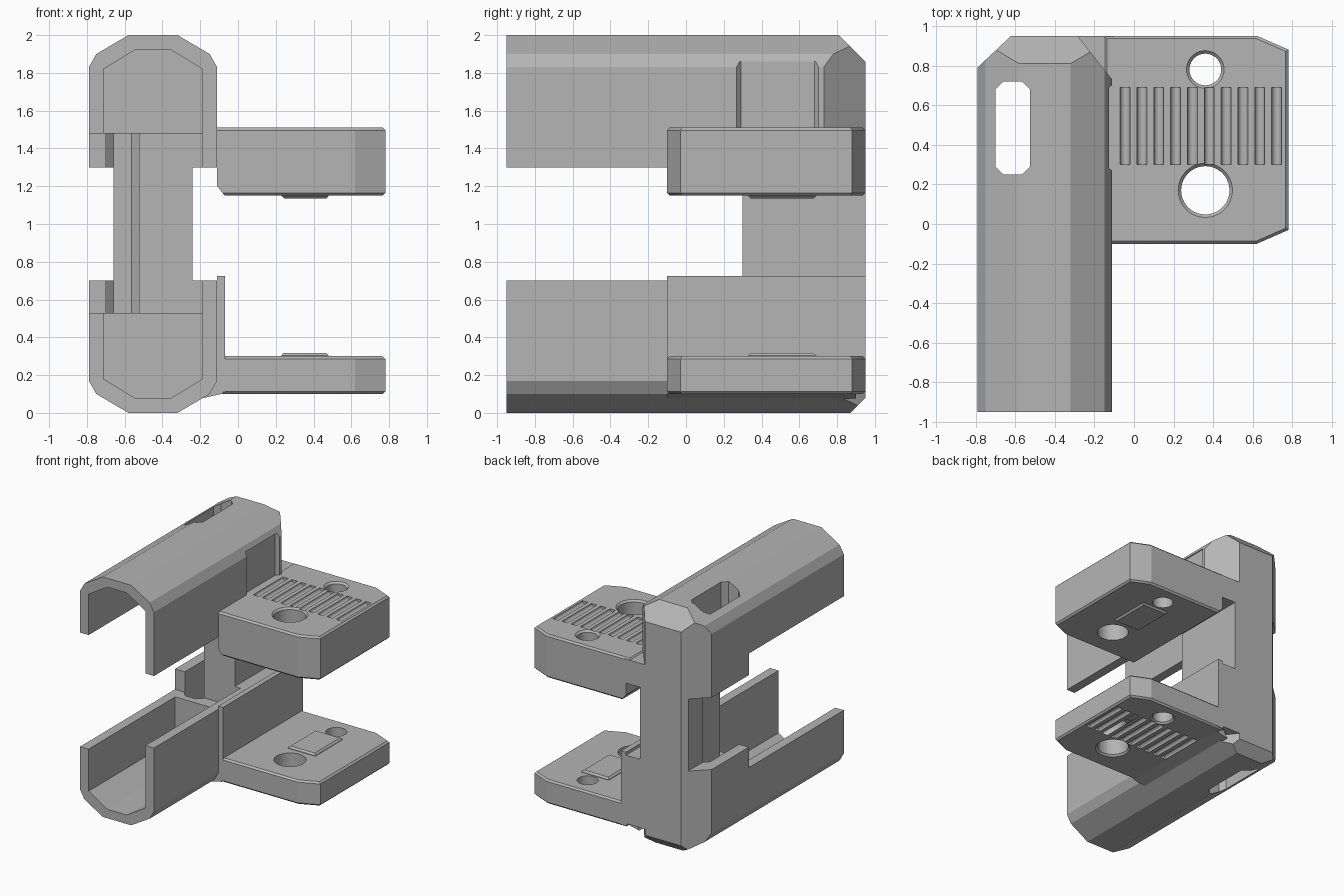
import bpy, bmesh, math
from mathutils import Vector, Matrix

cube = bpy.data.objects.get("Cube")
if cube:
    bpy.data.objects.remove(cube)

grey = bpy.data.materials.new("plain grey")
grey.use_nodes = True
grey.diffuse_color = (0.46, 0.46, 0.46, 1)
grey.node_tree.nodes["Principled BSDF"].inputs["Base Color"].default_value = (0.46, 0.46, 0.46, 1)


def add_object(name, bm):
    bmesh.ops.recalc_face_normals(bm, faces=bm.faces)
    mesh = bpy.data.meshes.new(name)
    bm.to_mesh(mesh)
    bm.free()
    mesh.materials.append(grey)
    obj = bpy.data.objects.new(name, mesh)
    bpy.context.collection.objects.link(obj)
    return obj


def prism(name, points, axis, low, high, bevel=0):
    """Extrude a 2D outline along an axis, optionally bevelling both end rims."""
    place = {"x": lambda p, t: (t, p[0], p[1]),
             "y": lambda p, t: (p[0], t, p[1]),
             "z": lambda p, t: (p[0], p[1], t)}[axis]
    bm = bmesh.new()
    face = bm.faces.new([bm.verts.new(place(p, low)) for p in points])
    ext = bmesh.ops.extrude_face_region(bm, geom=[face])
    top = [v for v in ext["geom"] if isinstance(v, bmesh.types.BMVert)]
    bmesh.ops.translate(bm, verts=top, vec=place((0, 0), high - low))
    bmesh.ops.recalc_face_normals(bm, faces=bm.faces)
    if bevel:
        tops = set(top)
        rims = [e for e in bm.edges if (e.verts[0] in tops) == (e.verts[1] in tops)]
        bmesh.ops.bevel(bm, geom=rims, offset=bevel, segments=1, affect="EDGES")
    return add_object(name, bm)


def box(name, x, y, z, bevel=0):
    return prism(name, [(x[0], y[0]), (x[1], y[0]), (x[1], y[1]), (x[0], y[1])], "z", *z, bevel)


def cone(name, centre, r1, r2, depth, along_y=False):
    bm = bmesh.new()
    mat = Matrix.Translation(centre)
    if along_y:
        mat = mat @ Matrix.Rotation(math.pi / 2, 4, "X")
    bmesh.ops.create_cone(bm, cap_ends=True, segments=40, radius1=r1, radius2=r2,
                          depth=depth, matrix=mat)
    return add_object(name, bm)


def cut(obj, *cutters):
    bpy.context.view_layer.objects.active = obj
    for cutter in cutters:
        mod = obj.modifiers.new("cut", "BOOLEAN")
        mod.operation = "DIFFERENCE"
        mod.solver = "EXACT"
        mod.object = cutter
        bpy.ops.object.modifier_apply(modifier=mod.name)
        bpy.data.objects.remove(cutter)


# Long eight-sided body
CX = -0.45


def symmetric(half):
    """Mirror the upper right quarter of a section around the body axis."""
    right = half + [(x, -z) for x, z in reversed(half)]
    left = [(-x, z) for x, z in reversed(right)]
    return [(CX + x, 1 + z) for x, z in right + left]


body = prism("body_shell", symmetric([(0.13, 1), (0.3, 0.9), (0.34, 0.83)]), "y", -0.95, 0.95)

# Slanted faces around the rear end
bm = bmesh.new()
bm.from_mesh(body.data)
for point, normal in (((-0.79, 0.79, 1), (-0.16, 0.17, 0)),
                      ((-0.11, 0.73, 1), (0.2, 0.16, 0)),
                      ((0, 0.81, 2), (0, 1, 1)),
                      ((0, 0.87, 0), (0, 1, -1))):
    bmesh.ops.bisect_plane(bm, geom=bm.verts[:] + bm.edges[:] + bm.faces[:],
                           plane_co=point, plane_no=Vector(normal), clear_outer=True)
    bmesh.ops.holes_fill(bm, edges=[e for e in bm.edges if e.is_boundary])
bmesh.ops.recalc_face_normals(bm, faces=bm.faces)
bm.to_mesh(body.data)
bm.free()

# Hollow channel, open middle, rear post and through slot
c = 0.04
x0, x1, y0, y1 = -0.7, -0.525, 0.25, 0.72
slot = [(x0 + c, y0), (x1 - c, y0), (x1, y0 + c), (x1, y1 - c),
        (x1 - c, y1), (x0 + c, y1), (x0, y1 - c), (x0, y0 + c)]
cut(body,
    prism("channel", symmetric([(0.09, 0.925), (0.262, 0.82)]), "y", -1.1, 0.19),
    box("middle_gap", (-1, 0.1), (-1.1, 0.3), (0.7, 1.3)),
    box("side_gap", (-1, -0.188), (-1.1, 0.3), (0.53, 1.48)),
    box("left_notch", (-1, -0.66), (-1, 1.1), (0.7, 1.3)),
    box("right_notch", (-0.24, 0.1), (-1, 1.1), (0.7, 1.3)),
    prism("slot", slot, "z", -0.2, 2.2),
    prism("side_recess", [(-0.09, 0.25), (-0.135, 0.29), (-0.135, 0.68), (-0.09, 0.72)],
          "z", 1.45, 1.86))

# Rear brace joining the post to both platforms
prism("rear_brace", [(-0.3, 0.13), (-0.1, 0.13), (-0.1, 0.7), (-0.24, 0.7), (-0.24, 1.3),
                     (-0.1, 1.3), (-0.1, 1.5), (-0.3, 1.5)], "y", 0.6, 0.95)

# Two platforms with holes and grip grooves on their outer faces
def platform(name, x_start, low, high, outer, side):
    outline = [(x_start, -0.1), (0.62, -0.1), (0.78, -0.03), (0.78, 0.88), (0.62, 0.95),
               (x_start, 0.95)]
    plate = prism(name, outline, "z", low, high, 0.014)
    for y, r in ((0.78, 0.08), (0.17, 0.122)):
        wide, narrow = r + 0.035, r - 0.005
        ends = (narrow, wide) if side > 0 else (wide, narrow)
        cut(plate, cone("hole", (0.36, y, (low + high) / 2), r, r, 1),
            cone("countersink", (0.36, y, outer), *ends, 0.04))
    for i in range(10):
        cut(plate, cone("groove", (-0.045 + 0.085 * i, 0.495, outer), 0.025, 0.025, 0.39, True))
    return plate


upper = platform("upper_platform", -0.15, 1.15, 1.51, 1.51, 1)
cut(upper, prism("step", [(-0.3, 1.1), (-0.03, 1.1), (-0.11, 1.2), (-0.11, 1.3), (-0.3, 1.3)],
                 "y", -0.5, 1.2))
lower = platform("lower_platform", -0.12, 0.1, 0.3, 0.1, -1)
wall = box("lower_side_wall", (-0.112, -0.068), (-0.1, 0.95), (0.11, 0.725))
gusset = prism("lower_gusset", [(-0.2, 0.075), (-0.08, 0.102), (-0.08, 0.2), (-0.13, 0.2)],
               "y", -0.1, 0.9)

# Raised pads on the facing sides
for name, z in (("upper_pad", (1.135, 1.165)), ("lower_pad", (0.285, 0.318))):
    box(name, (0.23, 0.48), (0.33, 0.69), z, 0.014)

# Rounded holes and grooves shade smoothly
for obj in (upper, lower):
    bpy.ops.object.select_all(action="DESELECT")
    obj.select_set(True)
    bpy.context.view_layer.objects.active = obj
    bpy.ops.object.shade_smooth_by_angle(angle=math.radians(20))
